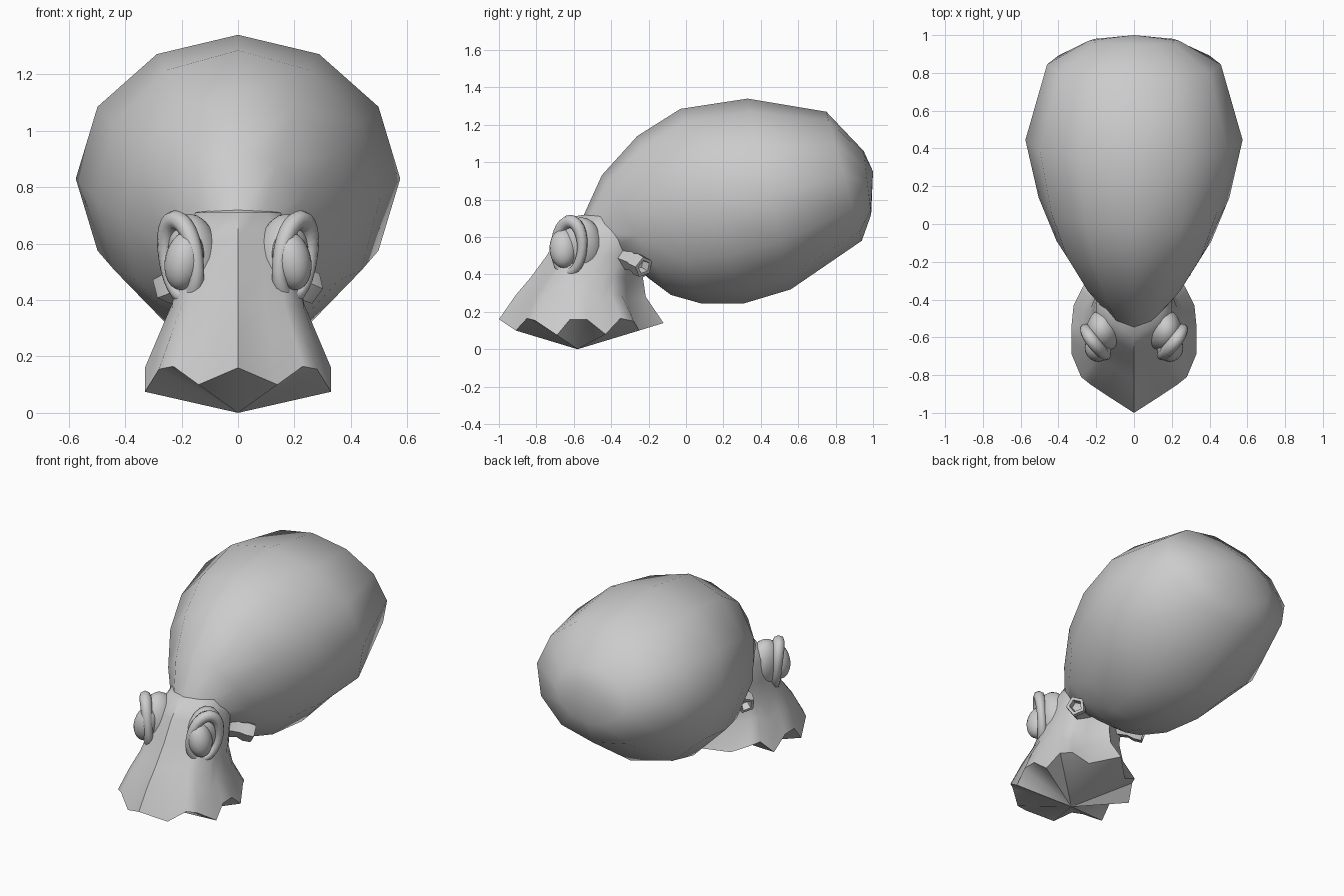
import bpy, bmesh, math
from mathutils import Vector

if "Cube" in bpy.data.objects:
    bpy.data.objects.remove(bpy.data.objects["Cube"])


def finish(name, bm, angle=50):
    bmesh.ops.recalc_face_normals(bm, faces=bm.faces[:])
    me = bpy.data.meshes.new(name)
    bm.to_mesh(me)
    bm.free()
    ob = bpy.data.objects.new(name, me)
    bpy.context.collection.objects.link(ob)
    bpy.ops.object.select_all(action='DESELECT')
    ob.select_set(True)
    bpy.context.view_layer.objects.active = ob
    bpy.ops.object.shade_smooth_by_angle(angle=math.radians(angle))
    return ob


def loft(name, rings, start=None, end=None, closed=False, angle=50):
    """Skin equal-length rings; start / end are optional apex points."""
    bm = bmesh.new()
    loops = [[bm.verts.new(p) for p in r] for r in rings]
    n = len(loops[0])
    pairs = list(zip(loops, loops[1:]))
    if closed:
        pairs.append((loops[-1], loops[0]))
    for a, b in pairs:
        for i in range(n):
            j = (i + 1) % n
            bm.faces.new((a[i], a[j], b[j], b[i]))
    for apex, ring in ((start, loops[0]), (end, loops[-1])):
        if apex is not None:
            v = bm.verts.new(apex)
            for i in range(n):
                bm.faces.new((v, ring[i], ring[(i + 1) % n]))
    return finish(name, bm, angle)


def circle(n):
    return [(math.cos(2 * math.pi * i / n), math.sin(2 * math.pi * i / n)) for i in range(n)]


# mantle: tilted oval rings given by top (y, z), bottom (y, z), half width
sections = [((-.55, .71), (-.20, .38), .17), ((-.45, .93), (-.08, .29), .28),
            ((-.26, 1.14), (.08, .245), .41), ((-.03, 1.285), (.31, .245), .505),
            ((.33, 1.34), (.56, .32), .575), ((.75, 1.27), (.94, .58), .46),
            ((.95, 1.06), (.99, .72), .24)]
rings = []
for (ty, tz), (by, bz), w in sections:
    rings.append([(w * s, (ty + by) / 2 + (ty - by) / 2 * c, (tz + bz) / 2 + (tz - bz) / 2 * c)
                  for c, s in circle(12)])
loft("mantle", rings, (0, -.37, .55), (0, 1, .95))

# head: scalloped hem rising into a narrow neck, closed below by a shallow cone
half = [(0, -1, .16), (.14, -.91, .10), (.23, -.85, .165), (.28, -.81, .155),
        (.33, -.69, .075), (.33, -.62, .16), (.33, -.53, .16), (.32, -.43, .08),
        (.28, -.35, .165), (.24, -.28, .15), (.14, -.25, .10), (0, -.12, .14)]
hem = half + [(-x, y, z) for x, y, z in half[-2:0:-1]]
rings = [hem]
# z, front y, back y, half width, how much scallop remains
for z, yf, yb, w, k in [(.28, -.91, -.215, .275, .5), (.38, -.83, -.23, .235, .2),
                        (.5, -.745, -.2, .215, 0), (.62, -.675, -.17, .20, 0),
                        (.71, -.60, -.2, .15, 0)]:
    rings.append([(x / .33 * w, yf + (y + 1) / .88 * (yb - yf), z + k * (hz - .14))
                  for x, y, hz in hem])
loft("head", rings, (0, -.58, 0), (0, -.42, .74))


def ellipsoid(name, centre, radii, lean=0):
    bm = bmesh.new()
    bmesh.ops.create_uvsphere(bm, u_segments=20, v_segments=12, radius=1)
    for v in bm.verts:
        z = v.co.z * radii[2]
        v.co = Vector(centre) + Vector((v.co.x * radii[0] + lean * z, v.co.y * radii[1], z))
    finish(name, bm)


for side, sx in (("left", -1), ("right", 1)):
    # eyeball and the socket bulge behind it
    ellipsoid(side + "_eye", (sx * .19, -.655, .54), (.07, .075, .105), -sx * .12)
    ellipsoid(side + "_socket", (sx * .155, -.56, .55), (.095, .115, .155), sx * .1)

    # eyelid: oval tube around the eye, thicker at the brow
    c = Vector((sx * .202, -.625, .545))
    across = Vector((sx * .6, .8, 0))
    up = Vector((sx * .12, .04, 1))
    facing = Vector((sx * .8, -.6, 0))
    lid = []
    for a, b in circle(24):
        out = across * a + up * b
        p = c + across * a * .088 + up * b * .138
        r = .027 + .009 * max(b, 0)
        lid.append([p + (out * u + facing * v) * r for u, v in circle(8)])
    loft(side + "_eyelid", lid, closed=True)

    # siphon: five-sided funnel with a recessed opening
    base, tip = Vector((sx * .12, -.34, .50)), Vector((sx * .265, -.225, .44))
    axis = (tip - base).normalized()
    u = axis.cross(Vector((0, 0, 1))).normalized()
    v = u.cross(axis)
    tube = []
    for t, r in ((0, .075), (.55, .05), (.75, .062), (1, .058), (1, .038), (.75, .03)):
        p = base.lerp(tip, t)
        tube.append([p + (u * a + v * b) * r for a, b in circle(5)])
    loft(side + "_siphon", tube, base, base.lerp(tip, .72), angle=40)
